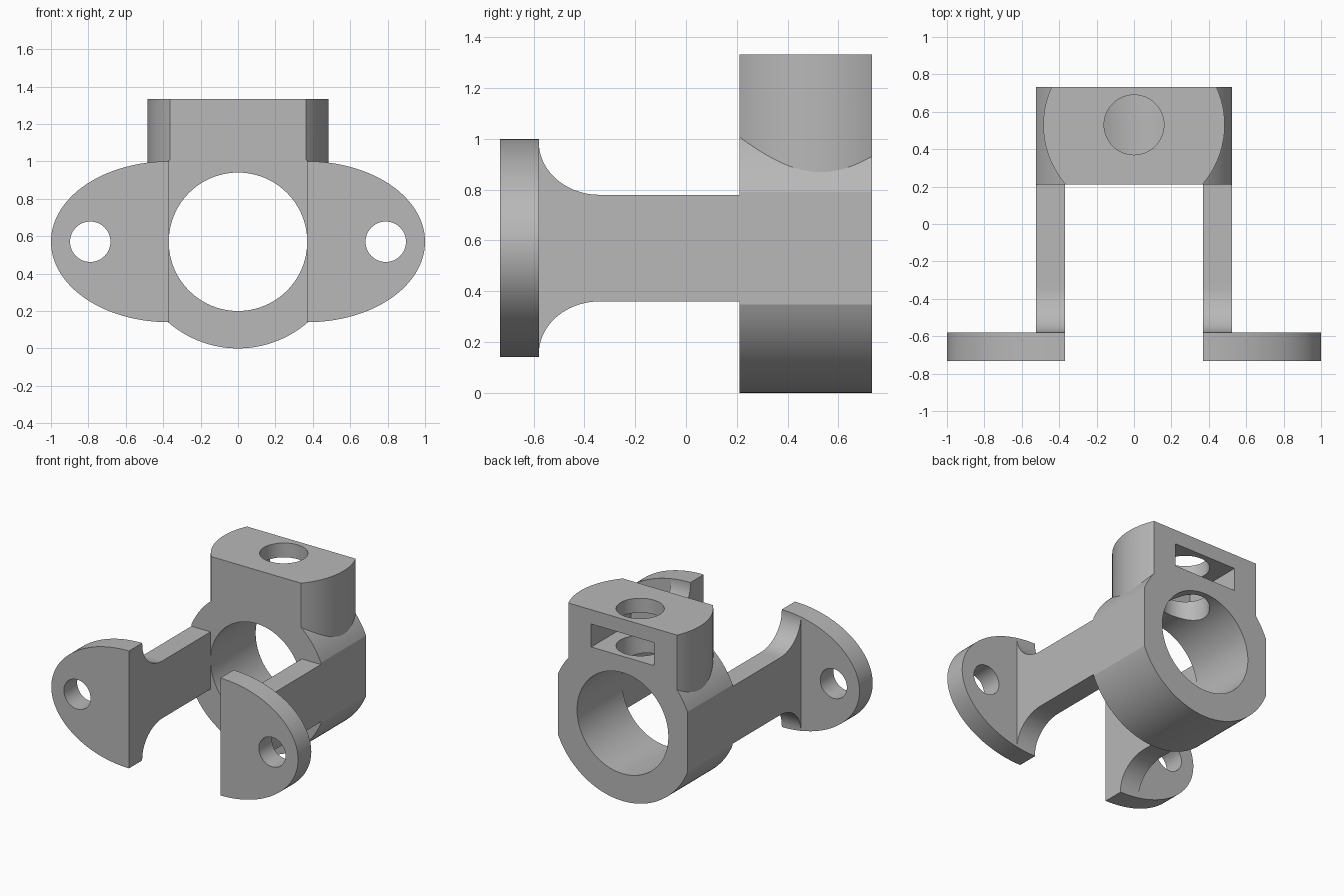
import bpy, bmesh, math
from mathutils import Vector

if "Cube" in bpy.data.objects:
    bpy.data.objects.remove(bpy.data.objects["Cube"], do_unlink=True)

# Single grey finish
grey = bpy.data.materials.new("plain grey")
grey.use_nodes = True
COLOUR = (0.48, 0.48, 0.48, 1)
grey.diffuse_color = COLOUR
grey.node_tree.nodes["Principled BSDF"].inputs["Base Color"].default_value = COLOUR

AXIS_Z = 0.57                 # height of the bore axis
FRONT, BACK = 0.21, 0.733     # hub depth
INNER, OUTER = 0.37, 0.525    # arm sides
PLATE_FRONT, PLATE_BACK = -0.733, -0.58
POST_Y = 0.53                 # axis of the vertical hole


def prism(name, outline, axis, lo, hi):
    """Extrude a 2D outline along x, y or z."""
    place = {"x": lambda a, b, t: Vector((t, a, b)),
             "y": lambda a, b, t: Vector((a, t, b)),
             "z": lambda a, b, t: Vector((a, b, t))}[axis]
    bm = bmesh.new()
    rings = [[bm.verts.new(place(a, b, t)) for a, b in outline] for t in (lo, hi)]
    for ring in rings:
        bm.faces.new(ring)
    n = len(outline)
    for i in range(n):
        j = (i + 1) % n
        bm.faces.new((rings[0][i], rings[0][j], rings[1][j], rings[1][i]))
    bmesh.ops.recalc_face_normals(bm, faces=bm.faces)
    mesh = bpy.data.meshes.new(name)
    bm.to_mesh(mesh)
    bm.free()
    mesh.materials.append(grey)
    obj = bpy.data.objects.new(name, mesh)
    bpy.context.collection.objects.link(obj)
    return obj


def arc(ca, cb, ra, rb, start, end, steps):
    """Points on an elliptical arc, angles in degrees."""
    angles = [math.radians(start + (end - start) * i / steps) for i in range(steps + 1)]
    return [(ca + ra * math.cos(t), cb + rb * math.sin(t)) for t in angles]


def circle(ca, cb, r, steps=96):
    return arc(ca, cb, r, r, 0, 360, steps)[:-1]


def clipped(ca, cb, r, half_angle):
    """Two opposite arcs of a circle, joined by straight sides."""
    return (arc(ca, cb, r, r, half_angle, 180 - half_angle, 48)
            + arc(ca, cb, r, r, 180 + half_angle, 360 - half_angle, 48))


def combine(obj, tool, operation):
    mod = obj.modifiers.new(operation.lower(), "BOOLEAN")
    mod.operation, mod.object, mod.solver = operation, tool, "EXACT"
    activate(obj)
    bpy.ops.object.modifier_apply(modifier=mod.name)
    bpy.data.objects.remove(tool, do_unlink=True)


def activate(obj):
    bpy.ops.object.select_all(action="DESELECT")
    obj.select_set(True)
    bpy.context.view_layer.objects.active = obj


# Hub: barrel with flat sides
flat_angle = math.degrees(math.acos(OUTER / AXIS_Z))
hub = prism("hub", clipped(0, AXIS_Z, AXIS_Z, flat_angle), "y", FRONT, BACK)

# Clamp block on top: round ends cut flat at front and back
R = 0.485
front_angle = math.degrees(math.asin((POST_Y - FRONT) / R))
back_angle = math.degrees(math.asin((BACK - POST_Y) / R))
block_outline = (arc(0, POST_Y, R, R, -front_angle, back_angle, 32)
                 + arc(0, POST_Y, R, R, 180 - back_angle, 180 + front_angle, 32))
combine(hub, prism("clamp_block", block_outline, "z", AXIS_Z, 1.333), "UNION")

# Main bore, screw hole and nut slot open at the back
combine(hub, prism("bore", circle(0, AXIS_Z, INNER), "y", 0, 1), "DIFFERENCE")
combine(hub, prism("screw_hole", circle(0, POST_Y, 0.16, 64), "z", AXIS_Z, 1.5), "DIFFERENCE")
slot = [(-0.255, 1.06), (0.255, 1.06), (0.255, 1.228), (-0.255, 1.228)]
combine(hub, prism("nut_slot", slot, "y", 0.275, 1), "DIFFERENCE")
parts = [hub]

# Arm profile: straight bar flaring into the mounting plate
FLARE, HALF, TALL = 0.24, 0.21, 0.418
upper = arc(PLATE_BACK + FLARE, AXIS_Z + TALL, FLARE, TALL - HALF, 180, 270, 24)
lower = arc(PLATE_BACK + FLARE, AXIS_Z - TALL, FLARE, TALL - HALF, 90, 180, 24)
arm_outline = upper + [(FRONT, AXIS_Z + HALF), (FRONT, AXIS_Z - HALF)] + lower

# Left and right arms with half-oval mounting plates
for side, label in ((1, "left"), (-1, "right")):
    parts.append(prism(label + "_arm", arm_outline, "x", side * INNER, side * OUTER))
    oval = [(side * x, z) for x, z in arc(INNER, AXIS_Z, 1 - INNER, 0.43, -90, 90, 64)]
    plate = prism(label + "_mounting_plate", oval, "y", PLATE_FRONT, PLATE_BACK)
    combine(plate, prism("bolt_hole", circle(side * 0.79, AXIS_Z, 0.108, 48), "y", -1, 0),
            "DIFFERENCE")
    parts.append(plate)

# Smooth curved walls, keep edges crisp
for obj in parts:
    activate(obj)
    bpy.ops.object.shade_smooth_by_angle(angle=math.radians(20))
